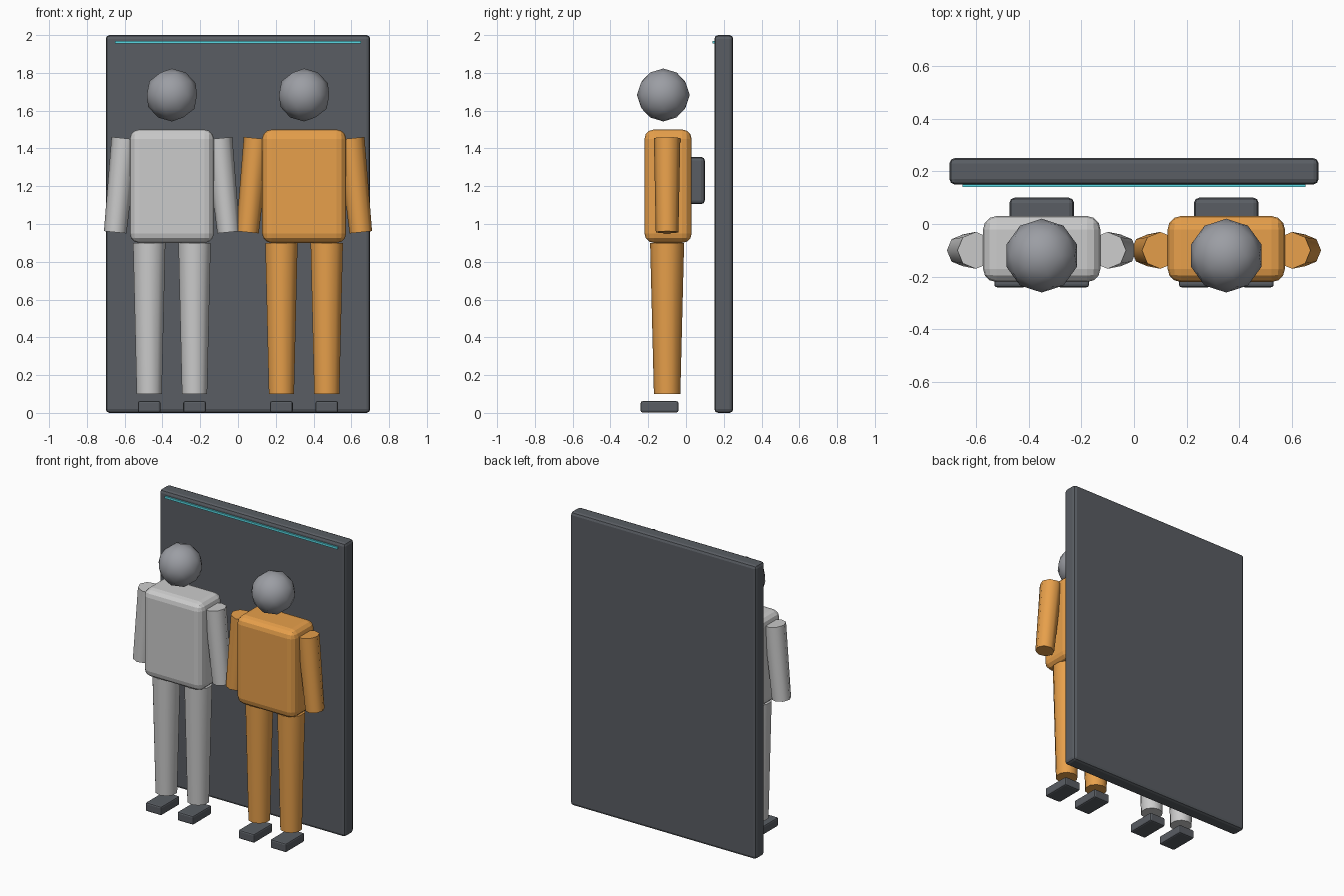
import bpy, math

if "Cube" in bpy.data.objects:
    bpy.data.objects.remove(bpy.data.objects["Cube"])


def material(name, rgb):
    m = bpy.data.materials.new(name)
    m.diffuse_color = (*rgb, 1)
    m.use_nodes = True
    m.node_tree.nodes["Principled BSDF"].inputs["Base Color"].default_value = m.diffuse_color
    return m


WHITE = material("white_fabric", (0.78, 0.78, 0.80))
ORANGE = material("orange_fabric", (0.80, 0.35, 0.07))
DARK = material("dark_metal", (0.10, 0.11, 0.125))
GREY = material("visor_grey", (0.33, 0.34, 0.37))
CYAN = material("cyan_light", (0.10, 0.70, 0.78))


def finish(name, mat):
    ob = bpy.context.object
    ob.name = name
    ob.data.materials.append(mat)
    return ob


def box(name, loc, size, mat, bevel=0, segments=2):
    bpy.ops.mesh.primitive_cube_add(size=1, location=loc)
    ob = finish(name, mat)
    ob.scale = size
    bpy.ops.object.transform_apply(location=False, rotation=False, scale=True)
    if bevel:
        b = ob.modifiers.new("bevel", 'BEVEL')
        b.width = bevel
        b.segments = segments
    return ob


def limb(name, loc, r_low, r_top, length, sides, tilt, mat):
    bpy.ops.mesh.primitive_cone_add(vertices=sides, radius1=r_low, radius2=r_top,
                                    depth=length, location=loc, rotation=(0, tilt, 0))
    ob = finish(name, mat)
    bpy.ops.object.shade_smooth_by_angle(angle=math.radians(50))
    return ob


def suit(tag, x, mat):
    # torso with rounded edges, and a pack behind it
    box(tag + "_torso", (x, -0.095, 1.2), (0.445, 0.25, 0.6), mat, 0.05, 3)
    box(tag + "_backpack", (x, 0.05, 1.23), (0.245, 0.10, 0.25), DARK, 0.02)
    # helmet
    bpy.ops.mesh.primitive_ico_sphere_add(subdivisions=2, radius=0.14,
                                          location=(x, -0.12, 1.683))
    finish(tag + "_helmet", GREY)
    bpy.ops.object.shade_smooth()
    # mirrored limbs
    for side, s in (("left", -1), ("right", 1)):
        limb(f"{tag}_{side}_arm", (x + s * 0.275, -0.1, 1.205), 0.06, 0.07,
             0.5, 8, -s * 0.1, mat)
        limb(f"{tag}_{side}_leg", (x + s * 0.12, -0.1, 0.5), 0.07, 0.09,
             0.8, 10, 0, mat)
        box(f"{tag}_{side}_boot", (x + s * 0.12, -0.14, 0.032), (0.12, 0.2, 0.06),
            DARK, 0.01)


# wall panel and light strip
box("wall_panel", (0, 0.2, 1), (1.4, 0.1, 2), DARK, 0.02)
box("light_strip", (0, 0.147, 1.962), (1.3, 0.014, 0.015), CYAN)

suit("white_suit", -0.35, WHITE)
suit("orange_suit", 0.35, ORANGE)
